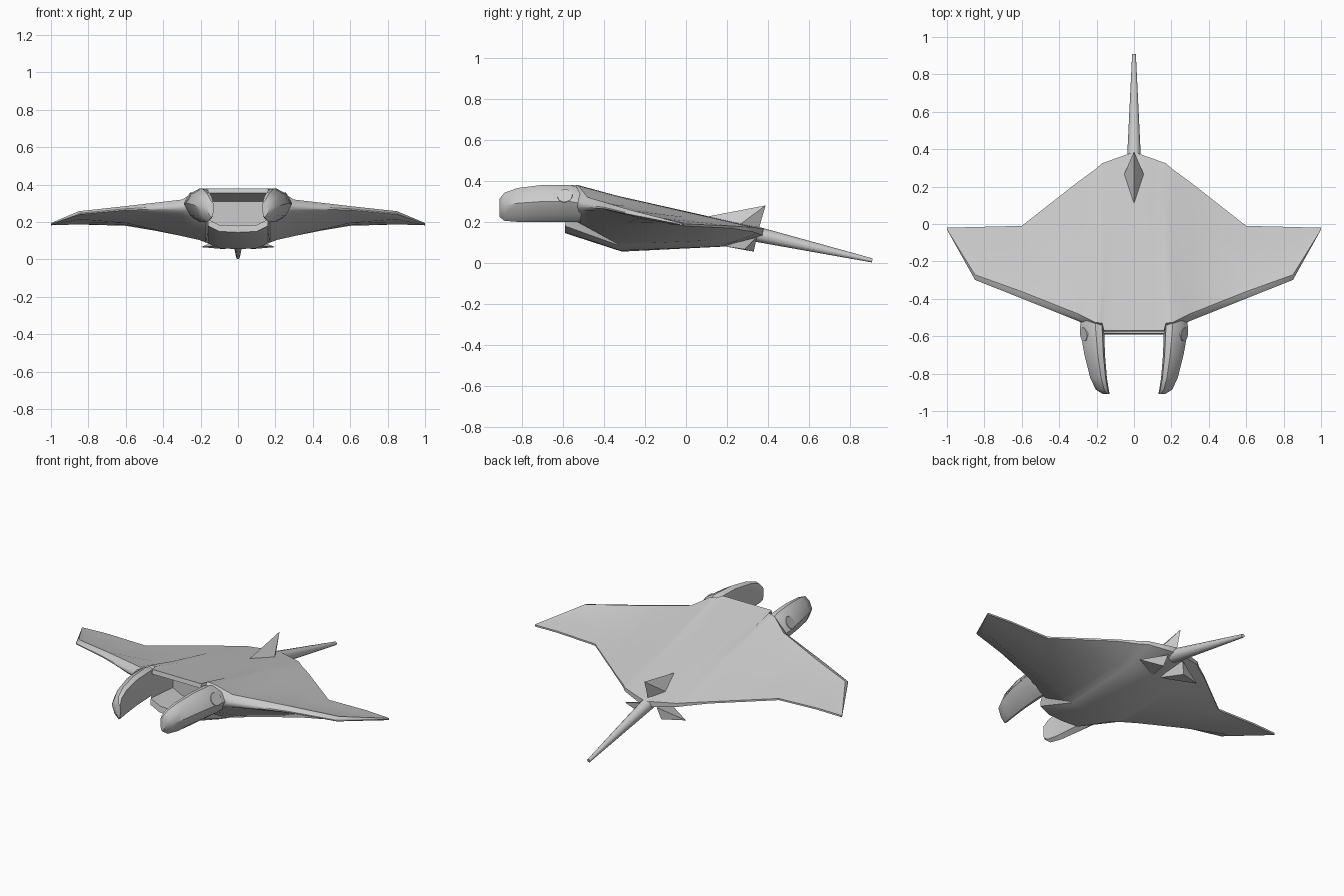
import bpy, bmesh
from math import radians
from mathutils import Vector

if "Cube" in bpy.data.objects:
    bpy.data.objects.remove(bpy.data.objects["Cube"], do_unlink=True)

grey = bpy.data.materials.new("plain_grey")
grey.use_nodes = True
colour = (0.6, 0.6, 0.6, 1)
grey.diffuse_color = colour
grey.node_tree.nodes["Principled BSDF"].inputs["Base Color"].default_value = colour


def make(name, bm, mirror=False, smooth=True):
    """Turn a bmesh into a grey object, mirrored across the centre if asked."""
    bmesh.ops.remove_doubles(bm, verts=bm.verts, dist=0.0005)
    bmesh.ops.recalc_face_normals(bm, faces=bm.faces)
    mesh = bpy.data.meshes.new(name)
    bm.to_mesh(mesh)
    bm.free()
    mesh.materials.append(grey)
    obj = bpy.data.objects.new(name, mesh)
    bpy.context.collection.objects.link(obj)
    if smooth:
        bpy.ops.object.select_all(action="DESELECT")
        obj.select_set(True)
        bpy.context.view_layer.objects.active = obj
        bpy.ops.object.shade_smooth_by_angle(angle=radians(35))
    if mirror:
        obj.modifiers.new("mirror", "MIRROR").merge_threshold = 0.001
    return obj


def loft(rings, cap_first=True, cap_last=True):
    """Skin a row of closed rings with quads."""
    bm = bmesh.new()
    rows = [[bm.verts.new(p) for p in ring] for ring in rings]
    count = len(rows[0])
    for a, b in zip(rows, rows[1:]):
        for i in range(count):
            j = (i + 1) % count
            bm.faces.new((a[i], a[j], b[j], b[i]))
    if cap_first:
        bm.faces.new(rows[0])
    if cap_last:
        bm.faces.new(rows[-1])
    return bm


def hull(points):
    bm = bmesh.new()
    for p in points:
        bm.verts.new(p)
    bmesh.ops.convex_hull(bm, input=bm.verts)
    return bm


def body_section(x, front, top, lip, keel, belly, rear, rear_z):
    """Fore-and-aft slice of the body; slices near the centre have a mouth."""
    chord = rear - front

    def along(t):
        return front + chord * t

    def upper(t):
        return top + (rear_z - top) * t

    if x < 0.165:
        nose = [(front, top), (front - 0.005, top - 0.025), (-0.38, top - 0.07),
                (-0.38, lip + 0.02), (front - 0.015, lip + 0.035), (front - 0.02, lip)]
    else:
        bulge = min(0.04, chord * 0.1)
        nose = [(front + bulge * (0.4 * i - 1) ** 2, top + (lip - top) * i / 5)
                for i in range(6)]
    edge = max(0.01, 0.035 - 0.08 * x)
    under = [(along(0.27), keel), (along(0.8), belly), (rear, rear_z - edge)]
    over = [(rear, rear_z), (along(0.7), upper(0.7)), (along(0.3), upper(0.3))]
    return [(x, y, z) for y, z in nose + under + over]


# Body and wings: x, front y, top z, lip z, keel z, belly z, rear y, rear z
sections = [
    (0, -.57, .38, .145, .055, .08, .385, .165),
    (.1, -.57, .38, .15, .06, .08, .35, .17),
    (.16, -.57, .38, .18, .085, .1, .328, .173),
    (.17, -.57, .38, .2, .09, .105, .325, .174),
    (.21, -.565, .375, .21, .105, .11, .29, .175),
    (.3, -.52, .32, .24, .125, .13, .225, .18),
    (.6, -.4, .285, .25, .195, .185, -.01, .19),
    (.85, -.3, .258, .23, .215, .2, -.016, .197),
    (1, -.03, .195, .184, .183, .182, -.02, .193),
]
make("body_and_wings", loft([body_section(*s) for s in sections], cap_first=False), mirror=True)

# Head fins beside the mouth: y, inner x, outer x, bottom z, top z
outline = [(0, .6), (.08, .95), (.35, 1), (.75, .85), (1, .55), (.75, .2), (.35, 0), (.1, .1)]
stations = [
    (-.42, .17, .27, .2, .33),
    (-.56, .16, .29, .2, .379),
    (-.7, .155, .265, .2, .38),
    (-.82, .145, .235, .2, .365),
    (-.885, .135, .205, .205, .342),
    (-.91, .13, .165, .225, .31),
]
rings = [[(xi + (xo - xi) * u, y, zb + (zt - zb) * v) for u, v in outline]
         for y, xi, xo, zb, zt in stations]
make("head_fin", loft(rings), mirror=True)


def rod(name, start, end, r_start, r_end, sides, mirror=False):
    """Tapered cylinder between two points."""
    start, end = Vector(start), Vector(end)
    axis = end - start
    bm = bmesh.new()
    bmesh.ops.create_cone(bm, cap_ends=True, segments=sides, radius1=r_start,
                          radius2=r_end, depth=axis.length)
    bmesh.ops.rotate(bm, verts=bm.verts, matrix=axis.to_track_quat("Z", "Y").to_matrix())
    bmesh.ops.translate(bm, verts=bm.verts, vec=(start + end) / 2)
    return make(name, bm, mirror)


# Whip tail and eye discs
rod("tail", (0, .33, .143), (0, .908, .012), .038, .01, 12)
eye = Vector((.267, -.59, .326))
outward = Vector((.85, -.12, .5)).normalized()
rod("eye", eye - outward * 0.005, eye + outward * 0.004, .038, .036, 16, mirror=True)

# Back fin and small fins under the tail
make("back_fin", hull([(0, .1, .225), (.055, .26, .185), (-.055, .26, .185),
                       (0, .35, .15), (0, .388, .28)]), smooth=False)
make("pelvic_fin", hull([(.02, .18, .082), (.2, .285, .066), (.07, .33, .055),
                         (.05, .345, .125)]), mirror=True, smooth=False)
